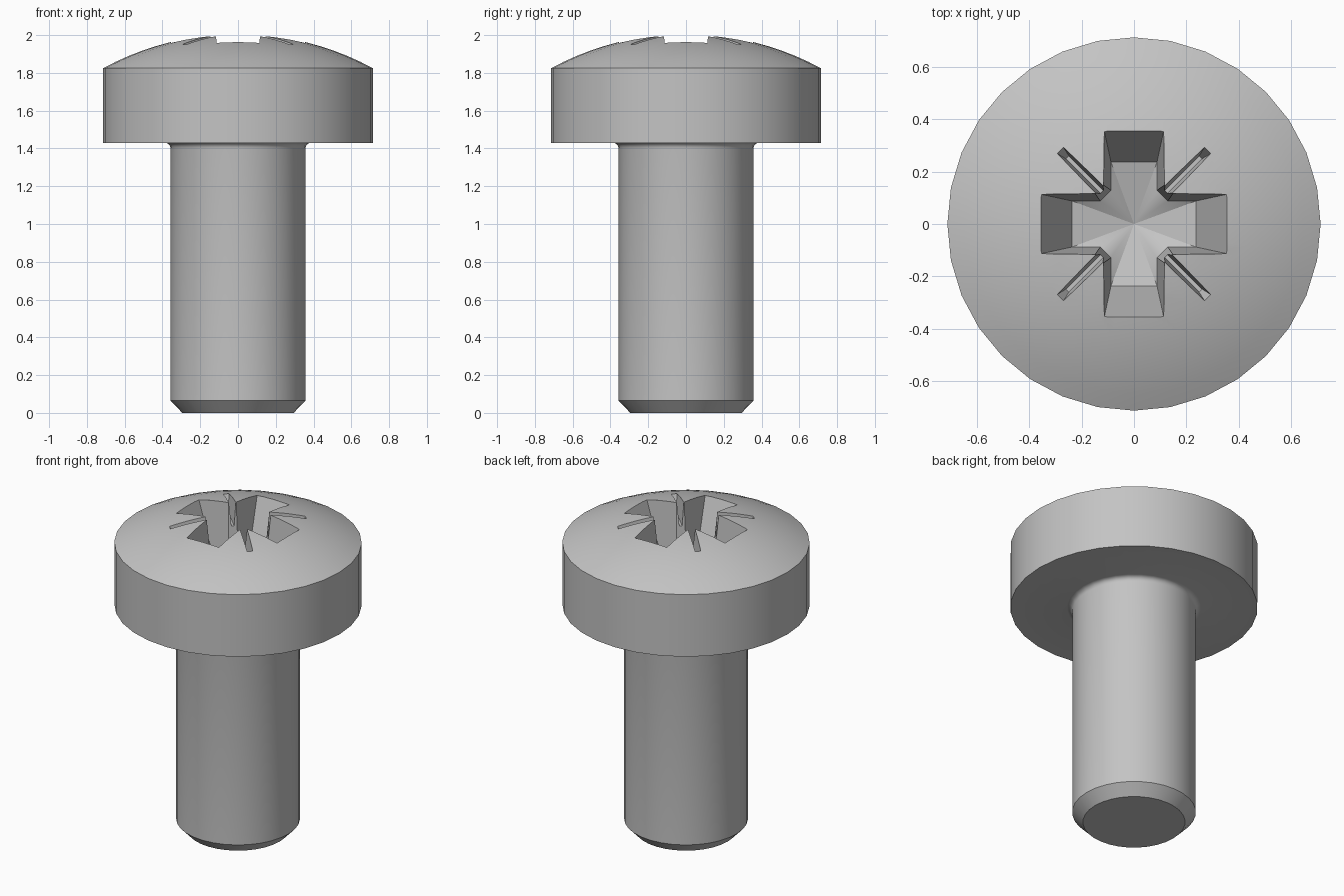
import bpy, bmesh, math
from mathutils import Matrix

if "Cube" in bpy.data.objects:
    bpy.data.objects.remove(bpy.data.objects["Cube"], do_unlink=True)

SEGMENTS = 32
APEX, RIM_Z, HEAD_R, SHANK_R, HEAD_BASE = 2.006, 1.825, 0.714, 0.357, 1.43

steel = bpy.data.materials.new("grey steel")
steel.use_nodes = True
steel.diffuse_color = (0.55, 0.55, 0.55, 1)
steel.node_tree.nodes["Principled BSDF"].inputs["Base Color"].default_value = (0.55, 0.55, 0.55, 1)


def make_object(name, bm):
    bmesh.ops.recalc_face_normals(bm, faces=bm.faces)
    mesh = bpy.data.meshes.new(name)
    bm.to_mesh(mesh)
    bm.free()
    mesh.materials.append(steel)
    obj = bpy.data.objects.new(name, mesh)
    bpy.context.collection.objects.link(obj)
    return obj


def lathe(name, profile):
    """Revolve (radius, z) points; the last point closes on the axis."""
    bm = bmesh.new()
    rings = []
    for r, z in profile[:-1]:
        rings.append([bm.verts.new((r * math.cos(a), r * math.sin(a), z))
                      for a in (math.tau * i / SEGMENTS for i in range(SEGMENTS))])
    tip = bm.verts.new((0, 0, profile[-1][1]))
    bm.faces.new(rings[0])
    for i in range(SEGMENTS):
        j = (i + 1) % SEGMENTS
        for low, high in zip(rings, rings[1:]):
            bm.faces.new((low[i], low[j], high[j], high[i]))
        bm.faces.new((rings[-1][i], rings[-1][j], tip))
    return make_object(name, bm)


def loft(name, bottom, top, z0, z1, tip_z=None):
    """Solid between two outlines, with a flat or pointed floor."""
    bm = bmesh.new()
    low = [bm.verts.new((x, y, z0)) for x, y in bottom]
    high = [bm.verts.new((x, y, z1)) for x, y in top]
    tip = bm.verts.new((0, 0, tip_z)) if tip_z else None
    bm.faces.new(high)
    if not tip:
        bm.faces.new(low)
    for i in range(len(low)):
        j = (i + 1) % len(low)
        bm.faces.new((low[i], low[j], high[j], high[i]))
        if tip:
            bm.faces.new((low[i], low[j], tip))
    return make_object(name, bm)


def cross_outline(length, width, corner):
    quarter = [(length, -width), (length, width), (corner, width), (width, corner)]
    turns = [(1, 0), (0, 1), (-1, 0), (0, -1)]
    return [(x * c - y * s, x * s + y * c) for c, s in turns for x, y in quarter]


def cut(body, cutter):
    cutter.hide_render = True
    mod = body.modifiers.new("cut", 'BOOLEAN')
    mod.operation, mod.solver, mod.object = 'DIFFERENCE', 'EXACT', cutter
    bpy.context.view_layer.objects.active = body
    bpy.ops.object.modifier_apply(modifier=mod.name)
    bpy.data.objects.remove(cutter, do_unlink=True)


# Shank with end chamfer, neck fillet, cylindrical head and domed top
profile = [(0.295, 0), (SHANK_R, 0.065)]
fillet = 0.03
for i in range(5):
    a = math.pi / 2 * i / 4
    profile.append((SHANK_R + fillet * (1 - math.cos(a)),
                    HEAD_BASE - fillet * (1 - math.sin(a))))
profile.append((HEAD_R, HEAD_BASE))
rise = APEX - RIM_Z
dome_r = (HEAD_R ** 2 + rise ** 2) / (2 * rise)
sweep = math.asin(HEAD_R / dome_r)
for i in range(11):
    a = sweep * (1 - i / 10)
    profile.append((dome_r * math.sin(a), APEX - dome_r * (1 - math.cos(a))))
screw = lathe("screw_body", profile)

# Tapered cross recess with a shallow conical floor
FLOOR, MOUTH, ABOVE = 1.64, 1.965, 2.06
grow = (ABOVE - FLOOR) / (MOUTH - FLOOR)
wide = [b + (t - b) * grow for b, t in ((0.237, 0.357), (0.088, 0.114), (0.129, 0.147))]
cut(screw, loft("cross_cutter", cross_outline(0.237, 0.088, 0.129),
                cross_outline(*wide), FLOOR, ABOVE, 1.58))

# Four narrow diagonal grooves
for k in range(4):
    def slot(end, half):
        return [(0.1, -half), (end, -half), (end, half), (0.1, half)]
    groove = loft("groove_cutter", slot(0.36, 0.008), slot(0.436, 0.025), 1.85, 2.05)
    groove.data.transform(Matrix.Rotation(math.pi / 4 + k * math.pi / 2, 4, 'Z'))
    cut(screw, groove)

# Smooth round walls, crisp rims and recess edges
bpy.ops.object.select_all(action='DESELECT')
screw.select_set(True)
bpy.context.view_layer.objects.active = screw
bpy.ops.object.shade_smooth_by_angle(angle=math.radians(30))
